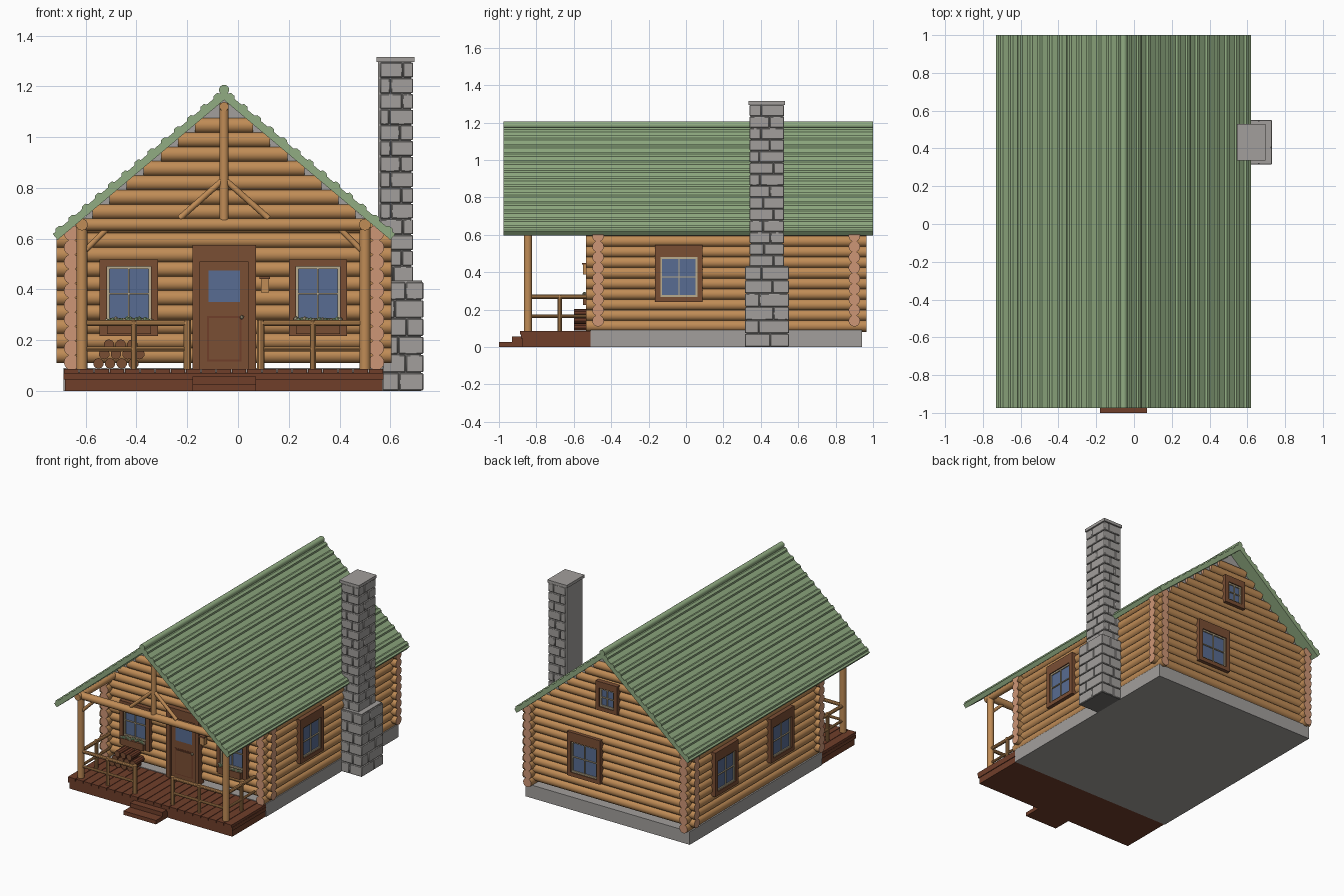
import bpy, bmesh, math, random
from mathutils import Vector, Matrix

random.seed(4)
if "Cube" in bpy.data.objects:
    bpy.data.objects.remove(bpy.data.objects["Cube"], do_unlink=True)


def make_material(name, rgb):
    lin = [(c / 255 / 12.92 if c < 11 else ((c / 255 + 0.055) / 1.055) ** 2.4) for c in rgb] + [1]
    m = bpy.data.materials.new(name)
    m.use_nodes = True
    m.diffuse_color = lin
    m.node_tree.nodes["Principled BSDF"].inputs["Base Color"].default_value = lin
    return m


LOG = make_material("log_wood", (192, 140, 86))
END = make_material("log_end", (206, 150, 118))
TRIM = make_material("trim_brown", (122, 78, 52))
DECK = make_material("deck_brown", (112, 62, 42))
ROOF = make_material("roof_green", (145, 172, 130))
STONE = make_material("stone_grey", (162, 159, 156))
MORTAR = make_material("mortar_grey", (112, 110, 108))
GLASS = make_material("window_glass", (88, 108, 146))
SASH = make_material("sash_beige", (186, 172, 142))


class Part:
    """Collects primitives into one named object."""

    def __init__(self, name, matrix=None):
        self.name, self.bm, self.mats = name, bmesh.new(), []
        self.matrix = matrix or Matrix()

    def slot(self, mat):
        if mat not in self.mats:
            self.mats.append(mat)
        return self.mats.index(mat)

    def box(self, mat, x0, x1, y0, y1, z0, z1):
        m = Matrix.Translation(((x0 + x1) / 2, (y0 + y1) / 2, (z0 + z1) / 2)) @ \
            Matrix.Diagonal((x1 - x0, y1 - y0, z1 - z0, 1))
        made = bmesh.ops.create_cube(self.bm, size=1, matrix=self.matrix @ m)
        for f in {f for v in made["verts"] for f in v.link_faces}:
            f.material_index = self.slot(mat)

    def rod(self, mat, a, b, r, cap=None, n=16):
        a, b = Vector(a), Vector(b)
        d = b - a
        m = Matrix.Translation((a + b) / 2) @ d.to_track_quat("Z", "Y").to_matrix().to_4x4()
        made = bmesh.ops.create_cone(self.bm, cap_ends=True, segments=n, radius1=r, radius2=r,
                                     depth=d.length, matrix=self.matrix @ m)
        for f in {f for v in made["verts"] for f in v.link_faces}:
            f.material_index = self.slot(cap if cap and len(f.verts) > 4 else mat)

    def ball(self, mat, p, r):
        made = bmesh.ops.create_icosphere(self.bm, subdivisions=1, radius=r,
                                          matrix=self.matrix @ Matrix.Translation(p))
        for f in {f for v in made["verts"] for f in v.link_faces}:
            f.material_index = self.slot(mat)

    def prism(self, mat, profile, y0, y1):
        face = self.bm.faces.new([self.bm.verts.new((x, y0, z)) for x, z in profile])
        ext = bmesh.ops.extrude_face_region(self.bm, geom=[face], use_keep_orig=True)["geom"]
        for v in ext:
            if isinstance(v, bmesh.types.BMVert):
                v.co.y = y1
        for f in self.bm.faces:
            f.material_index = self.slot(mat)
        bmesh.ops.recalc_face_normals(self.bm, faces=self.bm.faces)

    def done(self, bevel=0):
        me = bpy.data.meshes.new(self.name)
        self.bm.to_mesh(me)
        self.bm.free()
        for m in self.mats:
            me.materials.append(m)
        me.shade_smooth()
        me.set_sharp_from_angle(angle=math.radians(35))
        ob = bpy.data.objects.new(self.name, me)
        bpy.context.collection.objects.link(ob)
        if bevel:
            mod = ob.modifiers.new("edge_bevel", "BEVEL")
            mod.width, mod.segments = bevel, 1
        return ob


CX, HALF, FRONT, BACK = -0.055, 0.60, -0.47, 0.90
LEFT_X, RIGHT_X = CX - HALF, CX + HALF
PITCH, R = 0.0566, 0.031
SLOPE, APEX = 0.84, 1.185

# Foundation
p = Part("foundation")
p.box(STONE, -0.687, 0.574, -0.51, 0.94, 0, 0.09)
p.done()

# Log walls with crossed corners and stepped gables
p = Part("end_walls")
for y in (FRONT, BACK):
    for i in range(17):
        z = 0.112 + PITCH * (i + 0.5)
        half = 0.66 if i < 9 else (1.142 - z) / SLOPE
        p.rod(LOG, (CX - half, y, z), (CX + half, y, z), R, END)
p.done()
p = Part("side_walls")
for x in (LEFT_X, RIGHT_X):
    for i in range(10):
        z = 0.084 + PITCH * (i + 0.5)
        p.rod(LOG, (x, FRONT - 0.065, z), (x, BACK + 0.065, z), R, END)
p.done()
for name, y in (("front_gable_panel", FRONT), ("back_gable_panel", BACK)):
    p = Part(name)
    p.prism(STONE, [(CX - 0.6, 0.64), (CX + 0.6, 0.64), (CX, 1.155)], y - 0.01, y + 0.01)
    p.done()

# Roof: one ribbed profile extruded along the ridge
run = Vector((0.675, -0.675 * SLOPE))
normal = Vector((SLOPE, 1)).normalized()
ribs = 13
top = []
for i in range(ribs):
    for t, h in ((0.3, 0), (0.42, 0.009), (0.68, 0.009), (0.8, 0)):
        top.append(run * ((i + t) / ribs) + normal * h + Vector((0, APEX)))
eave = run + Vector((0, APEX))
side = top + [eave, eave - normal * 0.03]
profile = [(CX, APEX)] + [(CX + v.x, v.y) for v in side] + [(CX, APEX - 0.039)]
profile += [(CX - v.x, v.y) for v in reversed(side)]
p = Part("roof")
p.prism(ROOF, profile, -0.975, 1.0)
p.done()
p = Part("ridge_cap")
p.rod(ROOF, (CX, -0.975, 1.186), (CX, 1.0, 1.186), 0.02)
p.done()

# Porch deck with planks and steps
p = Part("porch_deck")
p.box(DECK, -0.682, 0.569, -0.875, -0.51, 0, 0.072)
p.box(DECK, -0.687, 0.574, -0.882, -0.51, 0.044, 0.068)
planks = 21
w = 1.261 / planks
for i in range(planks):
    x = -0.687 + i * w
    p.box(DECK, x + 0.002, x + w - 0.002, -0.888, -0.5, 0.068, 0.086)
p.done()
p = Part("porch_steps")
p.box(DECK, -0.18, 0.07, -1.0, -0.87, 0, 0.027)
p.box(DECK, -0.18, 0.07, -0.93, -0.87, 0.027, 0.056)
p.done()

# Porch timber frame
PY = -0.845
POSTS = (-0.615, 0.5)
p = Part("porch_frame")
for x, s in zip(POSTS, (1, -1)):
    p.rod(LOG, (x, PY, 0.085), (x, PY, 0.65), 0.022)
    p.rod(LOG, (x, -0.885, 0.655), (x, FRONT, 0.655), 0.023)
    p.rod(LOG, (x, PY, 0.54), (x + s * 0.1, PY, 0.64), 0.011)
    p.rod(LOG, (CX, PY, 0.835), (CX - s * 0.175, PY, 0.68), 0.012)
p.rod(LOG, (POSTS[0], PY, 0.655), (POSTS[1], PY, 0.655), 0.025)
p.rod(LOG, (CX, PY, 0.66), (CX, PY, 1.135), 0.018)
p.rod(LOG, (CX, -0.865, 1.12), (CX, FRONT, 1.12), 0.018)
p.done()

# Porch railings
p = Part("porch_railing")
for x, mid, inner in ((POSTS[0], -0.41, -0.2), (POSTS[1], 0.295, 0.09)):
    for z, r in ((0.268, 0.012), (0.165, 0.009)):
        p.rod(LOG, (x, PY, z), (inner, PY, z), r, n=10)
        p.rod(LOG, (x, PY, z), (x, -0.53, z), r, n=10)
    for px, py, r in ((mid, PY, 0.012), (inner, PY, 0.015), (x, -0.675, 0.012)):
        p.rod(LOG, (px, py, 0.085), (px, py, 0.28), r, n=10)
p.done()


# Windows, built facing the front and turned to their wall
def window(name, pos, turn, w, z0, z1, head, sill, flowers=False):
    p = Part(name, Matrix.Translation((*pos, 0)) @ Matrix.Rotation(math.radians(turn), 4, "Z"))
    h, jamb, s = w / 2, 0.028, 0.01
    a, b, g = h - jamb, z0 + sill, z1 - head
    for x0, x1, c0, c1 in ((-h, -a, z0, z1), (a, h, z0, z1), (-a, a, z0, b), (-a, a, g, z1)):
        p.box(TRIM, x0, x1, -0.022, 0.03, c0, c1)
    p.box(GLASS, -a, a, -0.006, 0.02, b, g)
    m, t = (b + g) / 2, 0.003
    for x0, x1, c0, c1 in ((-a, s - a, b, g), (a - s, a, b, g), (-a, a, b, b + s),
                           (-a, a, g - s, g), (-t, t, b, g), (-a, a, m - t, m + t)):
        p.box(SASH, x0, x1, -0.014, 0, c0, c1)
    if flowers:
        p.box(TRIM, -a, a, -0.05, -0.02, z0 + 0.008, b - 0.005)
        for i in range(16):
            at = ((i / 15 - 0.5) * 2 * a, random.uniform(-0.045, -0.03), b + random.uniform(-0.003, 0.008))
            p.ball(ROOF if i % 3 else SASH, at, 0.011)
    p.done()


window("front_window_right", (-0.43, FRONT - R), 0, 0.23, 0.217, 0.517, 0.027, 0.06, True)
window("front_window_left", (0.315, FRONT - R), 0, 0.23, 0.217, 0.517, 0.027, 0.06, True)
window("side_window_left", (RIGHT_X + R, -0.038), 90, 0.255, 0.24, 0.545, 0.065, 0.027)
window("side_window_right_front", (LEFT_X - R, -0.05), -90, 0.255, 0.24, 0.545, 0.065, 0.027)
window("side_window_right_back", (LEFT_X - R, 0.56), -90, 0.255, 0.24, 0.545, 0.065, 0.027)
window("back_window", (0.12, BACK + R), 180, 0.255, 0.24, 0.545, 0.065, 0.027)
window("attic_window", (CX, BACK + R), 180, 0.165, 0.755, 0.955, 0.045, 0.027)

# Front door
p = Part("front_door", Matrix.Translation((CX, FRONT - R, 0)))
for x0, x1, z0, z1 in ((-0.125, -0.095, 0.085, 0.575), (0.095, 0.125, 0.085, 0.575),
                       (-0.095, 0.095, 0.51, 0.575)):
    p.box(TRIM, x0, x1, -0.03, 0.03, z0, z1)
p.box(TRIM, -0.095, 0.095, -0.012, 0.02, 0.085, 0.51)
p.box(GLASS, -0.062, 0.062, -0.016, 0, 0.35, 0.475)
p.box(DECK, -0.068, 0.068, -0.014, 0, 0.115, 0.295)
p.box(TRIM, -0.06, 0.06, -0.019, 0, 0.123, 0.287)
p.ball(SASH, (0.07, -0.022, 0.29), 0.009)
p.done()

# Wall lantern
p = Part("wall_lantern")
p.box(LOG, 0.09, 0.122, -0.55, -0.515, 0.388, 0.44)
p.box(TRIM, 0.085, 0.127, -0.556, -0.495, 0.44, 0.45)
p.done()

# Firewood stack
p = Part("firewood")
for row, count in enumerate((4, 4, 3)):
    for i in range(count):
        x, z = -0.55 + 0.046 * i + 0.023 * (row % 2) + 0.046 * (row == 2) * 0.9, 0.108 + 0.037 * row
        p.rod(DECK, (x, -0.6, z), (x, -0.5, z), 0.021, TRIM, 10)
p.done()


# Chimney: stone courses on the three outer faces
def stonework(name, x0, x1, y0, y1, z0, z1, rows):
    core = Part(name + "_core")
    core.box(MORTAR, x0, x1 - 0.008, y0 + 0.008, y1 - 0.008, z0, z1)
    core.done()
    p = Part(name + "_stones")
    step, gap = (z1 - z0) / rows, 0.004
    for i in range(rows):
        a, b = z0 + i * step + gap / 2, z0 + (i + 1) * step - gap / 2
        shift = 0.14 if i % 2 else -0.14
        xs = x0 + (x1 - x0) * (0.5 + shift + random.uniform(-0.07, 0.07))
        for u0, u1 in ((x0, xs - gap), (xs, x1)):
            p.box(STONE, u0, u1, y0, y0 + 0.014, a, b)
            p.box(STONE, u0, u1, y1 - 0.014, y1, a, b)
        ys = y0 + (y1 - y0) * (0.5 - shift + random.uniform(-0.07, 0.07))
        for u0, u1 in ((y0, ys - gap), (ys, y1)):
            p.box(STONE, x1 - 0.014, x1, u0, u1, a, b)
    p.done(0.003)


stonework("chimney_base", 0.57, 0.73, 0.315, 0.55, 0, 0.43, 6)
stonework("chimney_stack", 0.56, 0.69, 0.34, 0.525, 0.43, 1.295, 14)
p = Part("chimney_back")
p.box(STONE, 0.552, 0.562, 0.345, 0.52, 0.43, 1.295)
p.done()
p = Part("chimney_caps")
p.box(STONE, 0.545, 0.695, 0.335, 0.53, 1.295, 1.315)
p.box(STONE, 0.575, 0.725, 0.32, 0.545, 0.422, 0.434)
p.done()
